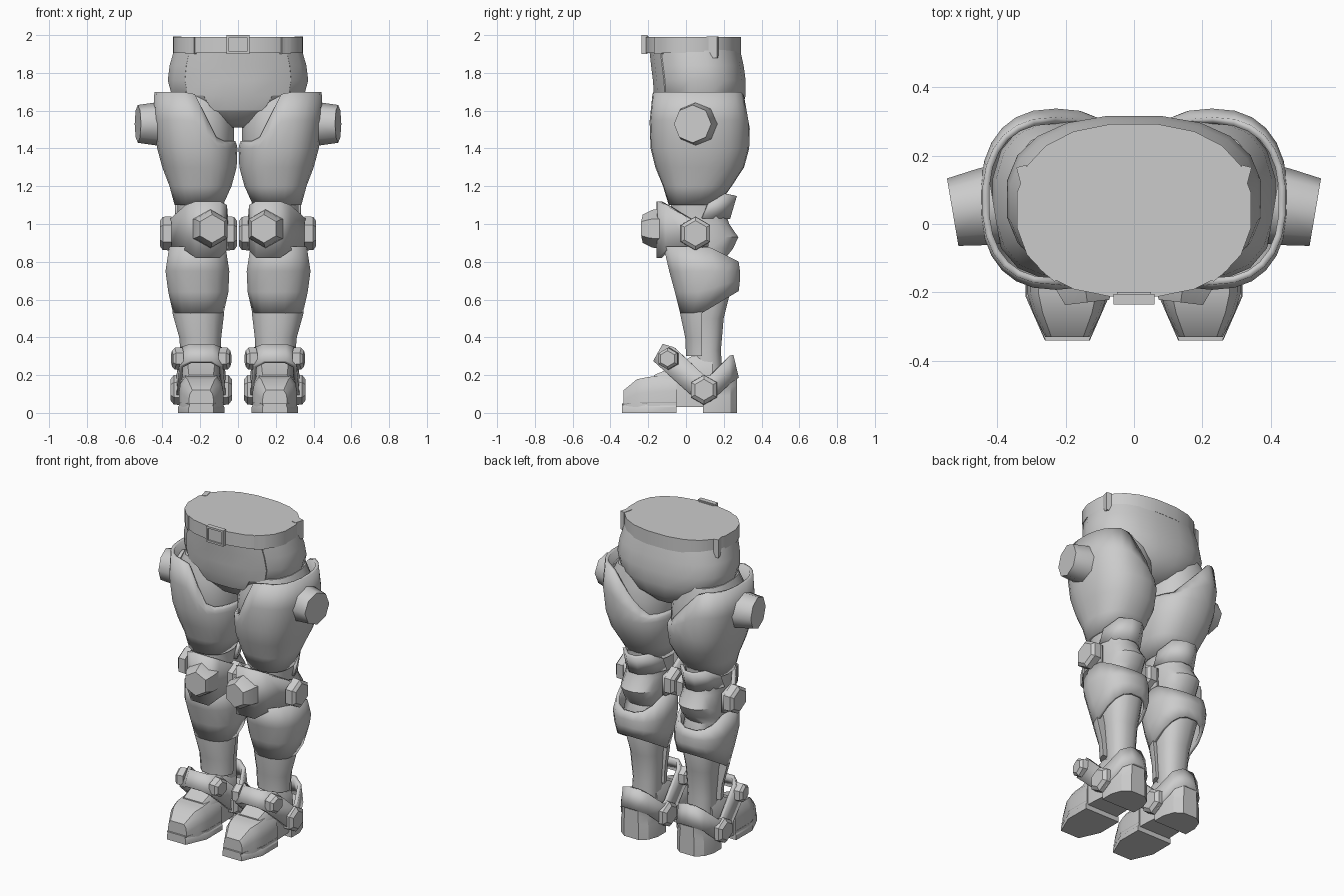
import bpy, bmesh, math
from mathutils import Vector

if "Cube" in bpy.data.objects:
    bpy.data.objects.remove(bpy.data.objects["Cube"])

grey = bpy.data.materials.new("plain_grey")
grey.diffuse_color = (0.6, 0.6, 0.6, 1)
grey.use_nodes = True
grey.node_tree.nodes["Principled BSDF"].inputs["Base Color"].default_value = grey.diffuse_color


def finish(name, bm, mirror=True, thick=0, offset=-1, angle=32, fix=True):
    """Turn a bmesh into a smooth-by-angle object, optionally shelled and mirrored."""
    if fix:
        bmesh.ops.recalc_face_normals(bm, faces=bm.faces)
    me = bpy.data.meshes.new(name)
    bm.to_mesh(me)
    bm.free()
    me.shade_smooth()
    me.set_sharp_from_angle(angle=math.radians(angle))
    me.materials.append(grey)
    ob = bpy.data.objects.new(name, me)
    bpy.context.collection.objects.link(ob)
    if thick:
        m = ob.modifiers.new("shell", 'SOLIDIFY')
        m.thickness, m.offset = thick, offset
    if mirror:
        ob.modifiers.new("mirror", 'MIRROR').use_mirror_merge = False
    return ob


def skin(rings, caps=True):
    """Join closed rings of points with quads."""
    bm = bmesh.new()
    vs = [[bm.verts.new(p) for p in r] for r in rings]
    n = len(rings[0])
    for a, b in zip(vs, vs[1:]):
        for j in range(n):
            k = (j + 1) % n
            bm.faces.new((a[j], a[k], b[k], b[j]))
    if caps:
        bm.faces.new(vs[0][::-1])
        bm.faces.new(vs[-1])
    return bm


def oval(z, x0, x1, y0, y1, n=16, e=2.4, warp=None):
    """Squarish oval at height z filling the given x and y range."""
    pts = []
    for j in range(n):
        a = 2 * math.pi * (j + 0.5) / n
        c, s = math.cos(a), math.sin(a)
        x = (x0 + x1) / 2 + (x1 - x0) / 2 * math.copysign(abs(c) ** (2 / e), c) * 1.01
        y = (y0 + y1) / 2 + (y1 - y0) / 2 * math.copysign(abs(s) ** (2 / e), s) * 1.01
        pts.append((x, y, warp(x, y, z) if warp else z))
    return pts


def tube(name, rings, warp=None, thick=0, n=16, e=2.4):
    bm = skin([oval(*r, n=n, e=e, warp=warp) for r in rings], caps=not thick)
    return finish(name, bm, thick=thick, fix=not thick)


def band(name, cols, thick=0.025, closed=False, mirror=True):
    """Plate strip from columns of (lower point, upper point)."""
    bm = bmesh.new()
    vs = [(bm.verts.new(a), bm.verts.new(b)) for a, b in cols]
    for a, b in zip(vs, vs[1:] + (vs[:1] if closed else [])):
        bm.faces.new((a[0], b[0], b[1], a[1]))
    return finish(name, bm, mirror, thick, 0)


def upright(pts, flare=0):
    return [((x, y - flare, lo), (x, y, hi)) for x, y, lo, hi in pts]


def boss(name, base, axis, steps, n=6):
    """Turned stud: steps of (distance along axis, radius), one corner up."""
    d = Vector(axis).normalized()
    side = d.cross(Vector((0, 0, 1))).normalized()
    up = side.cross(d)
    rings = []
    for t, r in steps:
        rings.append([Vector(base) + d * t + up * r * math.cos(2 * math.pi * j / n)
                      + side * r * math.sin(2 * math.pi * j / n) for j in range(n)])
    return finish(name, skin(rings), angle=50 if n > 6 else 30)


def box(name, c, s, turn=0, mirror=True):
    bm = bmesh.new()
    bmesh.ops.create_cube(bm, size=1)
    for v in bm.verts:
        x, y = v.co.x * s[0], v.co.y * s[1]
        v.co = (c[0] + x * math.cos(turn) - y * math.sin(turn),
                c[1] + x * math.sin(turn) + y * math.cos(turn), c[2] + v.co.z * s[2])
    return finish(name, bm, mirror)


# Pelvis, with a slightly raised front panel
bm = skin([oval(z, -w, w, a, b, n=20, e=2.4) for z, w, a, b in (
    (1.51, .05, -.02, .14), (1.535, .14, -.085, .23), (1.60, .26, -.14, .295), (1.68, .35, -.165, .316),
    (1.76, .372, -.17, .316), (1.84, .362, -.18, .305), (1.93, .336, -.19, .285))])
bmesh.ops.recalc_face_normals(bm, faces=bm.faces)
front = [f for f in bm.faces if f.calc_center_median().y < -.12
         and abs(f.calc_center_median().x) < .24 and f.calc_center_median().z > 1.62]
bmesh.ops.inset_region(bm, faces=front, thickness=.003, depth=.005)
finish("pelvis", bm, mirror=False)

# Belt, loops and buckle
bm = skin([oval(z, -.342, .342, -.212, .292, n=20, e=2.35) for z in (1.905, 1.99)])
finish("belt", bm, mirror=False)
box("side_belt_loop", (.322, .14, 1.935), (.03, .06, .115), -.25)
box("front_belt_loop", (.247, -.14, 1.945), (.06, .025, .09), .7)
box("buckle_plate", (0, -.212, 1.95), (.1, .025, .09), mirror=False)
for z in (1.906, 1.994):
    box("buckle_bar", (0, -.22, z), (.12, .03, .012), mirror=False)
box("buckle_side", (.054, -.22, 1.95), (.012, .03, .1))

# Inner leg from hip to ankle
tube("leg", [
    (.12, .11, .275, .04, .2), (.33, .11, .275, .03, .185), (.5, .1, .29, .01, .2), (.7, .08, .33, -.03, .25),
    (.82, .09, .325, -.06, .21), (.87, .085, .32, -.07, .25), (.93, .08, .325, -.08, .278),
    (1.0, .085, .32, -.08, .23), (1.09, .09, .32, -.08, .2), (1.2, .08, .33, -.08, .21),
    (1.4, .018, .41, -.15, .3), (1.52, .02, .415, -.16, .305), (1.6, .03, .405, -.15, .295),
    (1.7, .05, .36, -.12, .27)])


# Thigh armour: rim is level outside and drops toward the crotch
def thigh_rim(x, y, z):
    if z <= 1.4:
        return z
    top = 1.7 - (2.0 * max(0, .235 - x) if y < .05 else 1.1 * max(0, .31 - x))
    return 1.4 + (z - 1.4) * (max(top, 1.44) - 1.4) / .3


tube("thigh_armour", [
    (1.10, .08, .335, -.09, .17), (1.2, .035, .362, -.12, .24), (1.3, .008, .4, -.16, .305),
    (1.4, .004, .427, -.185, .332), (1.55, .008, .448, -.19, .335), (1.7, .016, .442, -.175, .31)],
    warp=thigh_rim, thick=.02, n=26)
boss("hip_stud", (.41, .055, 1.53), (1, -.17, 0), [(0, .115), (.03, .113), (.122, .1)], 8)

# Knee plate, studs and rear guard
band("knee_plate", upright([
    (.345, .12, .88, 1.0), (.345, .02, .87, 1.03), (.27, -.1, .86, 1.1), (.22, -.14, .82, 1.12),
    (.1, -.145, .82, 1.12), (.07, -.1, .86, 1.1), (.065, .02, .87, 1.03), (.07, .12, .88, 1.0)]))
boss("knee_front_stud", (.15, -.12, .975), (-.12, -1, 0), [(0, .105), (.06, .1), (.11, .075)])
stud = [(0, .09), (.045, .088), (.06, .068)]
boss("knee_outer_stud", (.353, .05, .95), (1, 0, 0), stud, 6)
boss("knee_inner_stud", (.066, .05, .95), (-1, 0, 0), stud, 6)
band("knee_back_guard", upright([
    (.325, .12, 1.03, 1.11), (.285, .21, 1.03, 1.16), (.23, .26, 1.03, 1.15),
    (.17, .26, 1.03, 1.15), (.115, .21, 1.03, 1.16), (.08, .12, 1.03, 1.11)], .035), .02)


# Calf armour: lower edge rises to the back, upper edge dips there
def calf_edges(x, y, z):
    if z < .7:
        return z + max(0, y - .07) * (.6 if z < .6 else .3)
    return z + (.03 - max(0, y - .12) * .5 if z > .82 else 0)


tube("calf_armour", [
    (.52, .075, .345, -.03, .28), (.64, .05, .37, -.06, .287), (.75, .045, .385, -.09, .287),
    (.85, .065, .365, -.12, .28)], warp=calf_edges, thick=.02)
# Shin plate continues the calf armour downward, cut straight behind
rings = [oval(*r) for r in ((.3, .093, .303, 0, .2), (.4, .088, .312, -.005, .22),
                            (.525, .073, .347, -.032, .28), (.58, .075, .345, -.03, .28))]
finish("shin_plate", skin([[(x, min(y, .085), z) for x, y, z in r] for r in rings]))


# Shoe pieces lofted front to back
def shoe(name, rows, crown=.65):
    rings = []
    for y, w, lo, hi in rows:
        h = hi - lo
        prof = ((-1, 0), (1, 0), (1, .55), (.92, .82), (crown, 1), (-crown, 1), (-.92, .82), (-1, .55))
        rings.append([(.195 + w * px, y, lo + h * pz) for px, pz in prof])
    finish(name, skin(rings))


shoe("toe_box", [(-.33, .065, .01, .12), (-.26, .1, .01, .178), (-.2, .118, .01, .19),
                 (-.05, .117, .01, .205)], .72)
shoe("toe_sole", [(-.34, .066, 0, .05), (-.21, .123, 0, .055), (-.05, .122, 0, .055)], .97)
shoe("instep", [(-.17, .1, .03, .2), (-.05, .108, .03, .25), (.03, .105, .03, .3), (.14, .095, .03, .3)])
shoe("heel", [(.09, .118, 0, .16), (.17, .118, 0, .16), (.235, .095, 0, .17), (.27, .05, 0, .18)], .95)

# Ankle strap: over the instep, down past the heel, up behind
half = [((.055, -.165, .27), (.055, -.115, .36)), ((.105, -.14, .245), (.1, -.06, .345)),
        ((.122, .06, .065), (.12, .1, .195)), ((.122, .13, .06), (.12, .13, .2)),
        ((.085, .235, .16), (.085, .215, .28)), ((.035, .27, .185), (.035, .24, .305))]
cols = []
for s, seq in ((1, half), (-1, half[::-1])):
    cols += [tuple((.195 + s * p[0], p[1], p[2]) for p in c) for c in seq]
band("ankle_strap", cols, .022, closed=True)
for s, word in ((1, "outer"), (-1, "inner")):
    boss(word + "_strap_stud", (.195 + s * .1, -.09, .287), (s, -.15, 0), [(0, .06), (.04, .058), (.055, .042)])
    boss(word + "_ankle_stud", (.195 + s * .11, .095, .122), (s, 0, 0), [(0, .08), (.035, .078), (.052, .056)])
